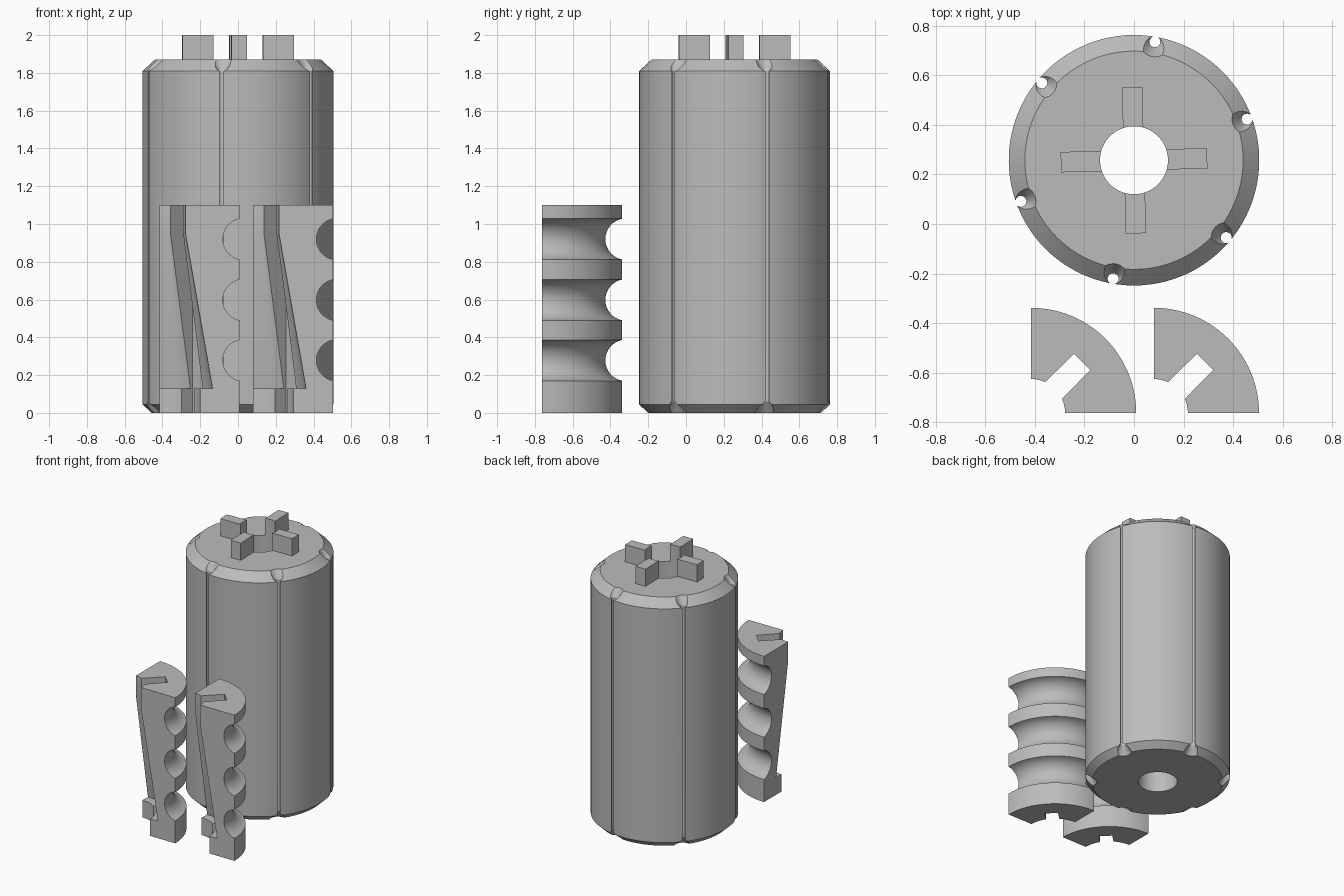
import bpy
import bmesh
from math import sin, cos, pi, radians, sqrt, asin
from mathutils import Matrix, Vector

cube = bpy.data.objects.get("Cube")
if cube:
    bpy.data.objects.remove(cube, do_unlink=True)

# One plain grey for everything
GREY = 0.5
grey = bpy.data.materials.new("plain grey")
grey.use_nodes = True
grey.diffuse_color = (GREY, GREY, GREY, 1)
grey.node_tree.nodes["Principled BSDF"].inputs["Base Color"].default_value = (GREY, GREY, GREY, 1)


def make_object(name, bm):
    bmesh.ops.recalc_face_normals(bm, faces=bm.faces)
    mesh = bpy.data.meshes.new(name)
    bm.to_mesh(mesh)
    bm.free()
    mesh.materials.append(grey)
    obj = bpy.data.objects.new(name, mesh)
    bpy.context.collection.objects.link(obj)
    return obj


def lathe(bm, profile, steps, sweep=2 * pi, offset=(0, 0, 0)):
    """Turn a closed (radius, z) profile about z; cap the ends of a part turn."""
    full = sweep > 6.28
    rings = []
    for i in range(steps if full else steps + 1):
        a = sweep * i / steps
        rings.append([bm.verts.new(Vector((r * cos(a), r * sin(a), z)) + Vector(offset))
                      for r, z in profile])
    pairs = list(zip(rings, rings[1:])) + ([(rings[-1], rings[0])] if full else [])
    n = len(profile)
    for p, q in pairs:
        for j in range(n):
            k = (j + 1) % n
            bm.faces.new((p[j], q[j], q[k], p[k]))
    if not full:
        bm.faces.new(rings[0])
        bm.faces.new(rings[-1])


def prism(bm, outline, z0, z1):
    """Extrude a flat (x, y) outline from z0 up to z1."""
    face = bm.faces.new([bm.verts.new((x, y, z0)) for x, y in outline])
    top = bmesh.ops.extrude_face_region(bm, geom=[face])["geom"]
    bmesh.ops.translate(bm, vec=(0, 0, z1 - z0),
                        verts=[v for v in top if isinstance(v, bmesh.types.BMVert)])


def cut(obj, cutter):
    cutter.hide_render = True
    mod = obj.modifiers.new("cut", "BOOLEAN")
    mod.operation = "DIFFERENCE"
    mod.solver = "EXACT"
    mod.object = cutter
    bpy.context.view_layer.objects.active = obj
    bpy.ops.object.modifier_apply(modifier=mod.name)
    bpy.data.objects.remove(cutter, do_unlink=True)


def smooth(obj):
    bpy.ops.object.select_all(action="DESELECT")
    obj.select_set(True)
    bpy.context.view_layer.objects.active = obj
    bpy.ops.object.shade_smooth_by_angle(angle=radians(28))


BORE = 0.137
HEIGHT = 1.87
RADIUS = 0.505
CENTRE = Vector((0, 0.257, 0))

# Cylinder body: bored through, chamfered at both ends
bm = bmesh.new()
lathe(bm, [(BORE, 0), (0.457, 0), (RADIUS, 0.045), (RADIUS, 1.81),
           (0.44, HEIGHT), (BORE, HEIGHT)], 96)
body = make_object("cylinder_body", bm)

# Six lengthwise grooves that flare at each end
bm = bmesh.new()
for i in range(6):
    a = radians(20 + 60 * i)
    half = [(0.074, 0.02), (0.022, -0.06)]
    profile = ([(0, HEIGHT + 0.02)] + [(r, HEIGHT + z) for r, z in half]
               + [(r, -z) for r, z in reversed(half)] + [(0, -0.02)])
    # a tiny core radius keeps the cutter a clean closed loop
    profile = [(max(r, 0.0), z) for r, z in profile]
    lathe(bm, profile, 24, offset=(0.485 * cos(a), 0.485 * sin(a), 0))
bmesh.ops.remove_doubles(bm, verts=bm.verts, dist=1e-5)
bmesh.ops.dissolve_degenerate(bm, edges=bm.edges, dist=1e-6)
loose = [f for f in bm.faces if f.calc_area() < 1e-9]
bmesh.ops.delete(bm, geom=loose, context="FACES")
cut(body, make_object("groove_cutter", bm))
body.location = CENTRE
smooth(body)

# Four drive keys around the bore
for i, side in enumerate(("left", "back", "right", "front")):
    w = 0.041
    reach = asin(w / BORE)
    arc = [reach * (1 - 2 * k / 6) for k in range(7)]
    outline = [(0.295, -w), (0.295, w)] + [(BORE * cos(t), BORE * sin(t)) for t in arc]
    bm = bmesh.new()
    prism(bm, outline, HEIGHT, 2.0)
    bmesh.ops.rotate(bm, verts=bm.verts, matrix=Matrix.Rotation(radians(90 * i + 1.5), 3, "Z"))
    key = make_object(side + "_drive_key", bm)
    key.location = CENTRE
    smooth(key)

# Quarter-round jaws: scalloped outside, tapered inside, slotted on the diagonal
OUTER = 0.424
TOP = 1.1
SCALLOP = 0.11
AXIS = 0.445
half_angle = asin(sqrt(SCALLOP ** 2 - (AXIS - OUTER) ** 2) / SCALLOP)
jaw_profile = [(0.215, 0), (OUTER, 0)]
for z in (0.278, 0.598, 0.92):
    for k in range(17):
        t = half_angle * (k / 8 - 1)
        # the arc bulges inward, reaching deepest at mid height
        jaw_profile.append((AXIS - SCALLOP * cos(t), z + SCALLOP * sin(t)))
jaw_profile += [(OUTER, TOP), (BORE, TOP), (BORE, 0.95), (0.28, 0.13), (0.215, 0.13)]

for side, x in (("right", -0.415), ("left", 0.08)):
    bm = bmesh.new()
    lathe(bm, jaw_profile, 28, pi / 2)
    jaw = make_object(side + "_jaw", bm)
    bm = bmesh.new()
    prism(bm, [(-0.05, -0.05), (0.292, -0.046), (0.292, 0.046), (-0.05, 0.05)], -0.1, TOP + 0.1)
    bmesh.ops.rotate(bm, verts=bm.verts, matrix=Matrix.Rotation(pi / 4, 3, "Z"))
    cut(jaw, make_object("slot_cutter", bm))
    jaw.location = (x, -0.762, 0)
    smooth(jaw)
